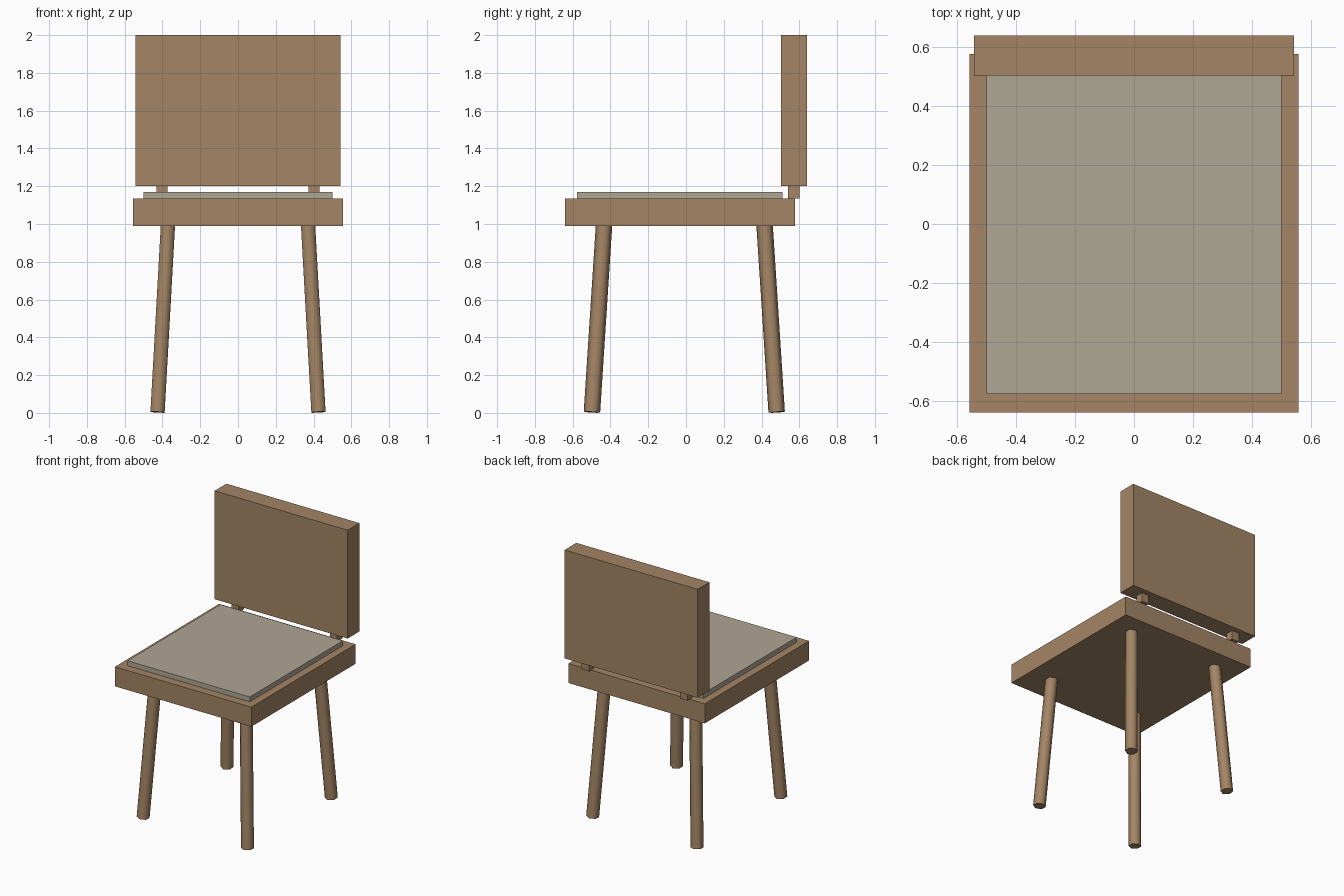
import bpy
import math
from mathutils import Vector

if "Cube" in bpy.data.objects:
    bpy.data.objects.remove(bpy.data.objects["Cube"])


def material(name, rgb):
    mat = bpy.data.materials.new(name)
    mat.diffuse_color = (*rgb, 1.0)
    mat.use_nodes = True
    mat.node_tree.nodes["Principled BSDF"].inputs["Base Color"].default_value = mat.diffuse_color
    return mat


WOOD = material("wood", (0.37, 0.235, 0.13))
FABRIC = material("fabric", (0.43, 0.385, 0.295))


def box(name, x, y, z, mat):
    """Box from (min, max) ranges on each axis."""
    size = [r[1] - r[0] for r in (x, y, z)]
    centre = [(r[0] + r[1]) / 2 for r in (x, y, z)]
    bpy.ops.mesh.primitive_cube_add(size=1, location=centre)
    ob = bpy.context.object
    ob.name = name
    ob.scale = size
    bpy.ops.object.transform_apply(location=False, rotation=False, scale=True)
    ob.data.materials.append(mat)
    return ob


def leg(name, foot, top, radius=0.0435):
    """Smooth six-sided rod splayed from foot to top."""
    foot, top = Vector(foot), Vector(top)
    axis = top - foot
    bpy.ops.mesh.primitive_cylinder_add(vertices=6, radius=radius, depth=axis.length,
                                        location=(foot + top) / 2)
    ob = bpy.context.object
    ob.name = name
    # Tilt straight from vertical so the hexagon keeps its orientation
    ob.rotation_mode = 'QUATERNION'
    ob.rotation_quaternion = Vector((0, 0, 1)).rotation_difference(axis)
    ob.data.materials.append(WOOD)
    bpy.ops.object.shade_smooth_by_angle(angle=math.radians(70))


# Seat slab, cushion and backrest
box("seat", (-0.557, 0.557), (-0.64, 0.576), (0.99, 1.134), WOOD)
box("seat_cushion", (-0.5, 0.5), (-0.577, 0.51), (1.13, 1.17), FABRIC)
box("backrest", (-0.543, 0.543), (0.503, 0.64), (1.2, 2.0), WOOD)

# Short posts holding the backrest, and the four splayed legs
for side, s in (("left", -1), ("right", 1)):
    px = s * 0.402
    box(f"{side}_back_post", (px - 0.03, px + 0.03), (0.54, 0.6), (1.134, 1.21), WOOD)
    for end, e in (("front", -1), ("back", 1)):
        leg(f"{end}_{side}_leg",
            (s * 0.426, -0.009 + e * 0.489, 0.004),
            (s * 0.37, -0.009 + e * 0.424, 1.01))
